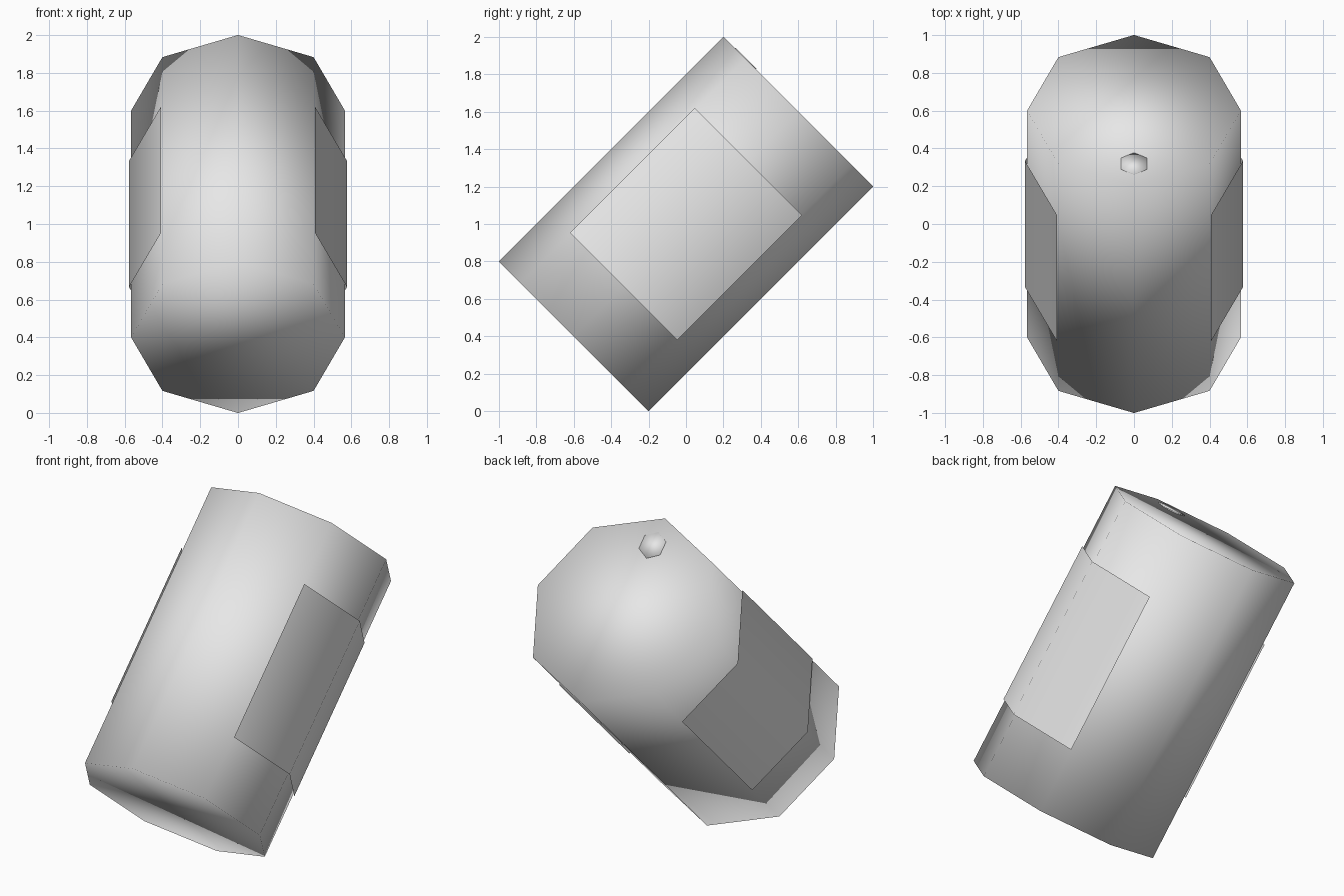
import bpy, bmesh, math
from mathutils import Matrix

if "Cube" in bpy.data.objects:
    bpy.data.objects.remove(bpy.data.objects["Cube"])

# The whole canister leans back 45 degrees around its centre
TILT = Matrix.Translation((0, 0, 1)) @ Matrix.Rotation(-math.pi / 4, 4, 'X')
RADIUS, HALF = 0.566, 0.849

grey = bpy.data.materials.new("light_grey")
grey.diffuse_color = (0.8, 0.8, 0.8, 1)
grey.use_nodes = True
grey.node_tree.nodes["Principled BSDF"].inputs["Base Color"].default_value = grey.diffuse_color


def finish(name, bm):
    """Tilt the mesh and turn it into a fully smooth grey object."""
    bm.transform(TILT)
    for f in bm.faces:
        f.smooth = True
    me = bpy.data.meshes.new(name)
    bm.to_mesh(me)
    bm.free()
    me.materials.append(grey)
    ob = bpy.data.objects.new(name, me)
    bpy.context.collection.objects.link(ob)
    return ob


def prism(name, sides, radius, z0, z1, y=0.0):
    """Closed prism along the canister axis, one corner on the y axis."""
    bm = bmesh.new()
    rings = []
    for z in (z0, z1):
        ring = []
        for i in range(sides):
            a = math.pi / 2 + 2 * math.pi * i / sides
            ring.append(bm.verts.new((radius * math.cos(a), y + radius * math.sin(a), z)))
        rings.append(ring)
    low, high = rings
    for i in range(sides):
        j = (i + 1) % sides
        bm.faces.new((low[i], low[j], high[j], high[i]))
    bm.faces.new(high)
    bm.faces.new(low[::-1])
    return finish(name, bm)


def side_panel(name, side):
    """Thin label sheet wrapped over two facets, just off the body."""
    bm = bmesh.new()
    rows = []
    for k in (-1, 0, 1):
        a = k * math.pi / 4
        x, y = side * 0.577 * math.cos(a), 0.573 * math.sin(a)
        rows.append([bm.verts.new((x, y, z)) for z in (-0.472, 0.472)])
    for p, q in zip(rows, rows[1:]):
        quad = (p[0], q[0], q[1], p[1])
        bm.faces.new(quad if side > 0 else quad[::-1])
    return finish(name, bm)


# Eight-sided body
prism("canister_body", 8, RADIUS, -HALF, HALF)

# Small hexagonal cap near the edge of the upper end
prism("filler_cap", 6, 0.08, HALF - 0.01, HALF + 0.005, y=-0.40)

# Label sheets on both flanks
side_panel("right_panel", 1)
side_panel("left_panel", -1)
